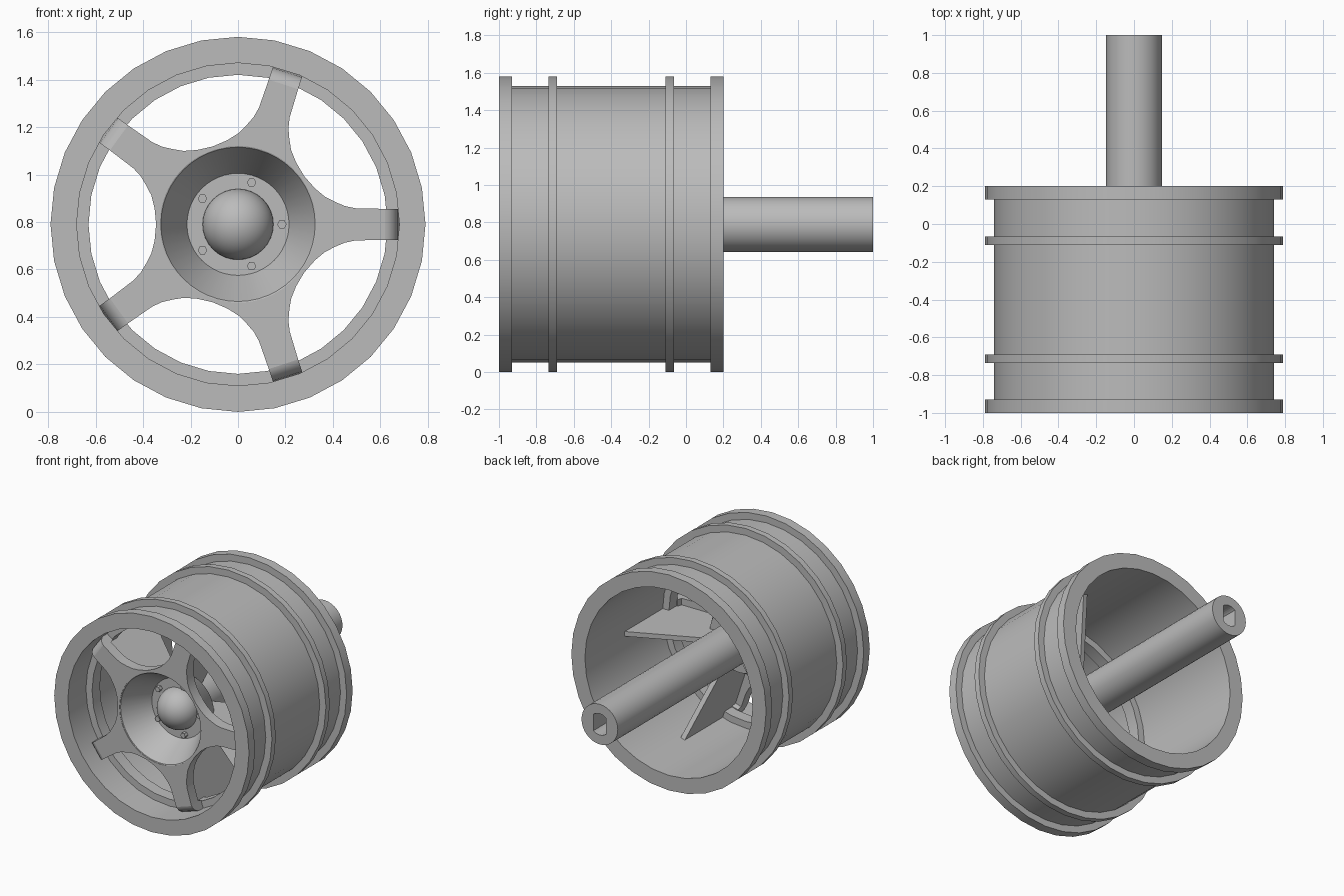
import bpy, bmesh
from math import sin, cos, pi, radians
from mathutils import Matrix, Vector

cube = bpy.data.objects.get("Cube")
if cube:
    bpy.data.objects.remove(cube)

CENTRE = Vector((0, 0, 0.79))
SPOKES = [i * 2 * pi / 5 for i in range(5)]

grey = bpy.data.materials.new("grey_metal")
grey.use_nodes = True
colour = (0.5, 0.5, 0.5, 1)
grey.diffuse_color = colour
grey.node_tree.nodes["Principled BSDF"].inputs["Base Color"].default_value = colour


def polar(r, angle, y):
    return Vector((r * cos(angle), y, r * sin(angle))) + CENTRE


def finish(name, bm, smooth=True):
    bmesh.ops.remove_doubles(bm, verts=bm.verts, dist=1e-5)
    bmesh.ops.recalc_face_normals(bm, faces=bm.faces)
    mesh = bpy.data.meshes.new(name)
    bm.to_mesh(mesh)
    bm.free()
    mesh.materials.append(grey)
    obj = bpy.data.objects.new(name, mesh)
    bpy.context.collection.objects.link(obj)
    if smooth:
        bpy.ops.object.select_all(action='DESELECT')
        obj.select_set(True)
        bpy.context.view_layer.objects.active = obj
        bpy.ops.object.shade_smooth_by_angle(angle=radians(30))
    return obj


def lathe(name, profile, segments=32, closed=True):
    """Revolve (radius, y) points around the wheel axis."""
    bm = bmesh.new()
    verts = [bm.verts.new(polar(r, 0, y)) for r, y in profile]
    pairs = list(zip(verts, verts[1:]))
    if closed:
        pairs.append((verts[-1], verts[0]))
    edges = [bm.edges.new(p) for p in pairs]
    bmesh.ops.spin(bm, geom=verts + edges, cent=CENTRE, axis=(0, 1, 0),
                   angle=2 * pi, steps=segments, use_merge=True)
    return finish(name, bm)


def prism(bm, points, offset):
    """Close a polygon into a solid by extruding it along offset."""
    face = bm.faces.new([bm.verts.new(p) for p in points])
    result = bmesh.ops.extrude_face_region(bm, geom=[face], use_keep_orig=True)
    bmesh.ops.translate(bm, vec=offset,
                        verts=[v for v in result["geom"] if isinstance(v, bmesh.types.BMVert)])


# Drum with four raised bands and a narrow seat for the spokes
R_OUT, R_DRUM, R_BORE, R_SEAT = 0.79, 0.74, 0.68, 0.63
bands = [(-1, -0.93), (-0.735, -0.69), (-0.11, -0.065), (0.13, 0.2)]
outer = []
for start, end in bands:
    outer += [(R_DRUM, start), (R_OUT, start), (R_OUT, end), (R_DRUM, end)]
inner = [(R_BORE, 0.2), (R_BORE, -0.7), (R_SEAT, -0.7), (R_SEAT, -0.79),
         (R_BORE, -0.79), (R_BORE, -1)]
lathe("drum", outer[1:-1] + inner)

# Conical hub bowl
lathe("hub_bowl", [(0, -0.69), (0.215, -0.69), (0.325, -0.895), (0.335, -0.9), (0.345, -0.82),
                   (0.24, -0.62), (0, -0.62)], 48, closed=False)

# Hub dome
lathe("hub_dome", [(0.15 * cos(a * pi / 20), -0.68 - 0.15 * sin(a * pi / 20))
                   for a in range(11)], 32, closed=False)

# Five-armed spider: half an arm outline as (radius, degrees from arm centre)
half = [(0.62, 0), (0.623, 6), (0.5, 7.8), (0.457, 9.7), (0.42, 13),
        (0.385, 17.5), (0.358, 25), (0.345, 36)]
arm = [(r, -a) for r, a in half[:0:-1]] + half[:-1]
FRONT, BACK = -0.9, -0.82
outline = [(r, s + radians(a)) for s in SPOKES for r, a in arm]
bm = bmesh.new()
for (r1, a1), (r2, a2) in zip(outline, outline[1:] + outline[:1]):
    loop = [polar(0.33, a1, FRONT), polar(r1, a1, FRONT),
            polar(r2, a2, FRONT), polar(0.33, a2, FRONT)]
    bm.faces.new([bm.verts.new(p) for p in loop])
bmesh.ops.remove_doubles(bm, verts=bm.verts, dist=1e-5)
result = bmesh.ops.extrude_face_region(bm, geom=bm.faces[:], use_keep_orig=True)
bmesh.ops.translate(bm, vec=(0, BACK - FRONT, 0),
                    verts=[v for v in result["geom"] if isinstance(v, bmesh.types.BMVert)])
finish("spider", bm)

# Curved arm ends turning back onto the seat
tip = [(0.61, FRONT), (0.63, -0.897), (0.655, -0.88), (0.672, -0.85), (0.68, -0.785),
       (0.62, -0.785), (0.61, BACK)]
# Triangular ribs behind the arms
rib = [(0.12, -0.51), (0.69, -0.255), (0.69, -0.75), (0.62, -0.83), (0.36, -0.83),
       (0.24, -0.64), (0.12, -0.64)]
for name, shape, width in (("arm_ends", tip, 0.13), ("ribs", rib, 0.035)):
    bm = bmesh.new()
    for s in SPOKES:
        side = Vector((-sin(s), 0, cos(s))) * width
        prism(bm, [polar(r, s, y) - side / 2 for r, y in shape], side)
    finish(name, bm)

# Hexagonal lug nuts
bm = bmesh.new()
for s in SPOKES:
    at = polar(0.185, s, -0.69)
    ring = [at + Vector((0.02 * cos(k * pi / 3), 0, 0.02 * sin(k * pi / 3))) for k in range(6)]
    prism(bm, ring, (0, -0.03, 0))
finish("lug_nuts", bm, smooth=False)

# Axle with a flat-sided socket in its end
axle = lathe("axle", [(0, -0.65), (0.147, -0.65), (0.147, 1), (0, 1)], closed=False)
bm = bmesh.new()
arc = [radians(50 + 10 * k) for k in range(9)]
socket = [polar(0.078, a, 0.6) for a in arc + [a + pi for a in arc]]
prism(bm, socket, (0, 0.5, 0))
cutter = finish("socket_cutter", bm, smooth=False)
cutter.hide_render = True
cutter.hide_set(True)
cut = axle.modifiers.new("socket", 'BOOLEAN')
cut.object = cutter
cut.operation = 'DIFFERENCE'
cut.solver = 'EXACT'
